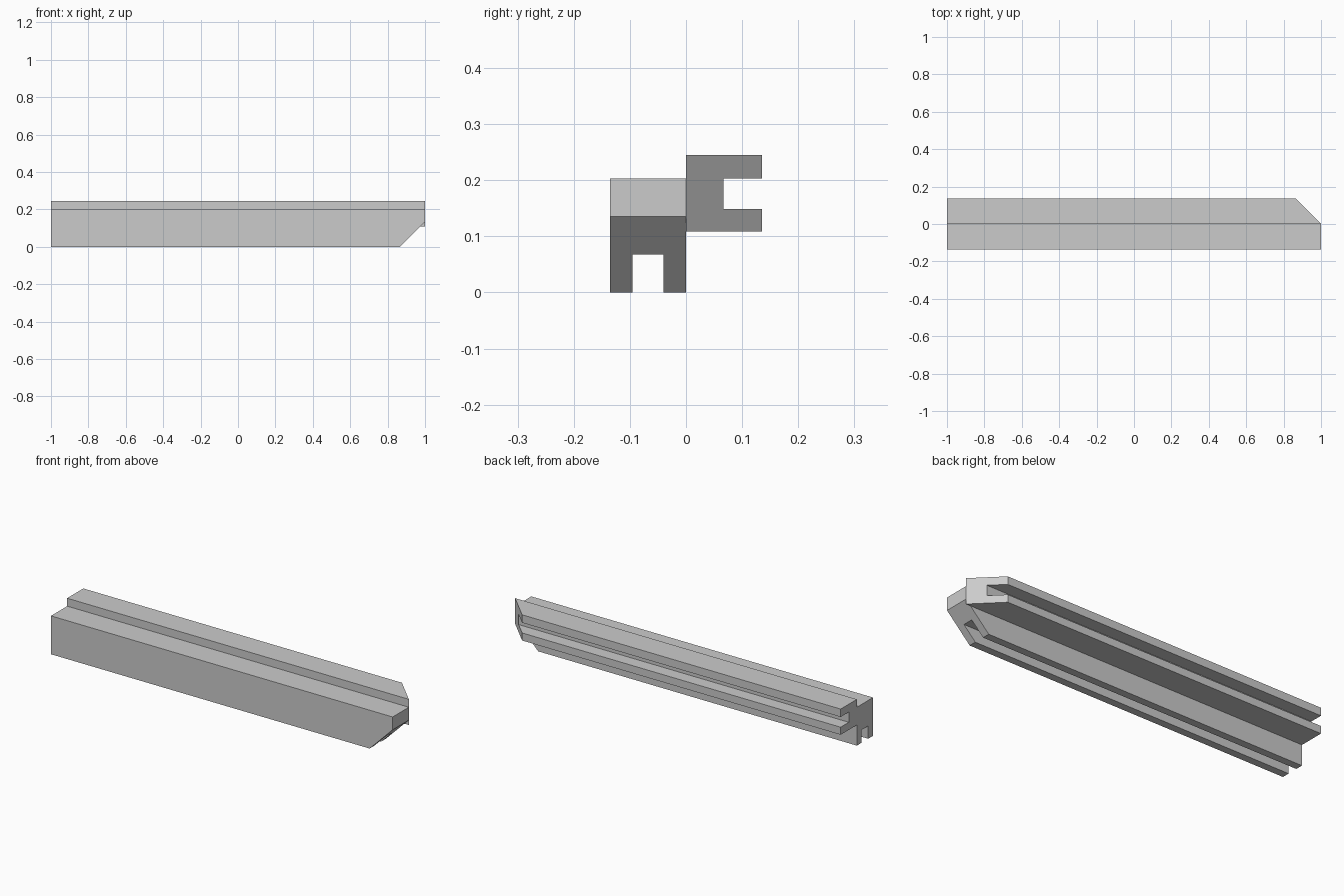
import bpy
import bmesh

if "Cube" in bpy.data.objects:
    bpy.data.objects.remove(bpy.data.objects["Cube"], do_unlink=True)

GREY = (0.6, 0.6, 0.6, 1.0)
grey = bpy.data.materials.new("plain grey")
grey.use_nodes = True
grey.diffuse_color = GREY
grey.node_tree.nodes["Principled BSDF"].inputs["Base Color"].default_value = GREY

W = 0.135  # width of each bar, and the depth of its mitre


def grooved_bar(name, profile, mitre, flat_points=0):
    """Sweep a (y, z) profile along x; mitre(y, z) gives the x of the right end.
    The first flat_points of the profile bound the square part of that end."""
    bm = bmesh.new()
    left = [bm.verts.new((-1, y, z)) for y, z in profile]
    right = [bm.verts.new((mitre(y, z), y, z)) for y, z in profile]
    n = len(profile)
    for i in range(n):
        j = (i + 1) % n
        bm.faces.new((left[i], left[j], right[j], right[i]))
    bm.faces.new(left)
    if flat_points:
        bm.faces.new(right[:flat_points])
        bm.faces.new(right[flat_points - 1:] + right[:1])
    else:
        bm.faces.new(right)
    bmesh.ops.recalc_face_normals(bm, faces=bm.faces)
    mesh = bpy.data.meshes.new(name)
    bm.to_mesh(mesh)
    bm.free()
    mesh.materials.append(grey)
    obj = bpy.data.objects.new(name, mesh)
    bpy.context.collection.objects.link(obj)


# Front bar: taller, groove underneath, lower half of the end cut at 45 degrees
grooved_bar(
    "front_bar",
    [(0, W), (0, 0.203), (-W, 0.203), (-W, W), (-W, 0),
     (-0.095, 0), (-0.095, 0.068), (-0.04, 0.068), (-0.04, 0), (0, 0)],
    lambda y, z: min(1, 1 - W + z),
    flat_points=4,
)

# Back bar: square, groove facing backwards, whole end cut at 45 degrees
grooved_bar(
    "back_bar",
    [(0, 0.109), (W, 0.109), (W, 0.149), (0.067, 0.149),
     (0.067, 0.203), (W, 0.203), (W, 0.245), (0, 0.245)],
    lambda y, z: 1 - y,
)
